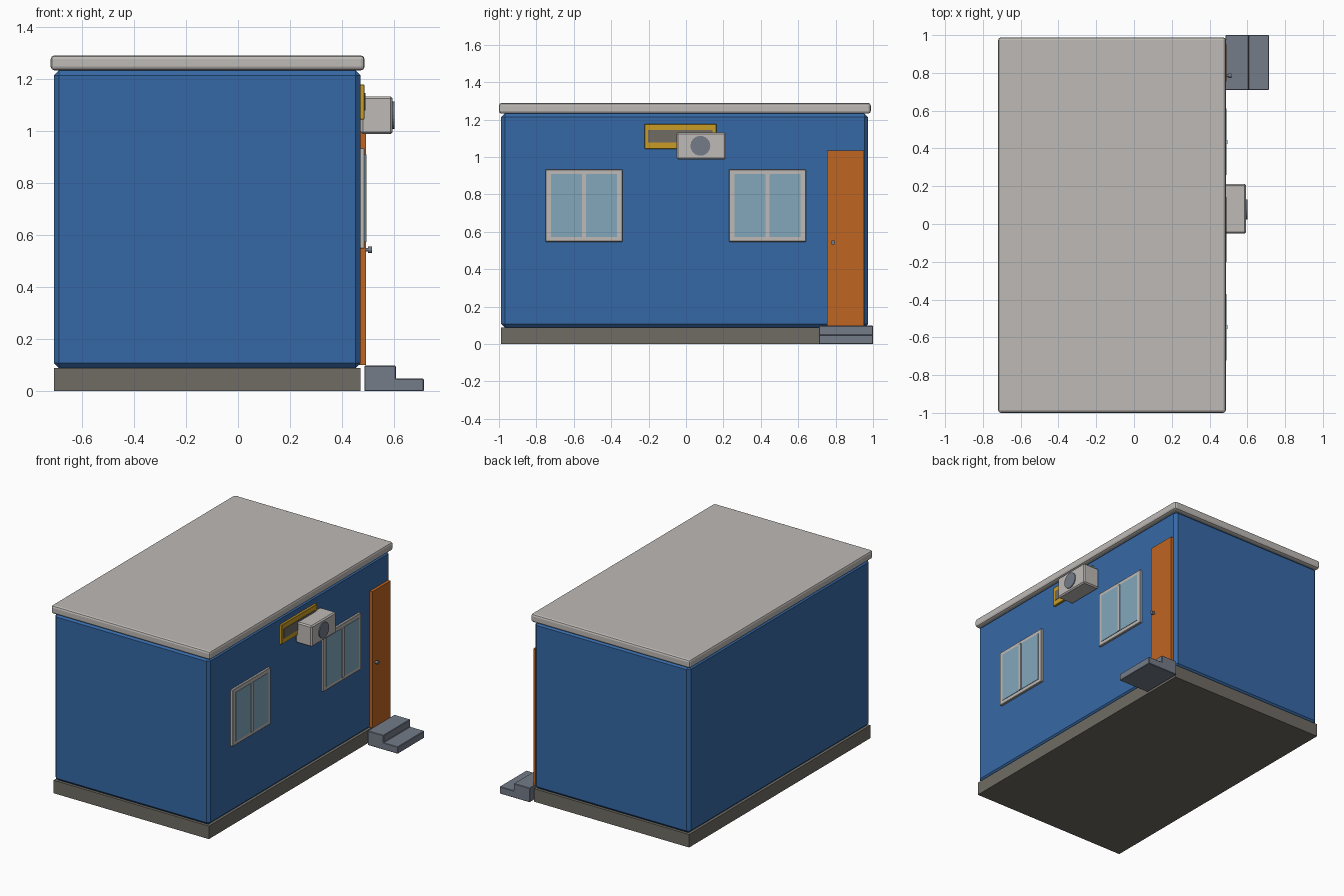
import bpy, bmesh, math

if "Cube" in bpy.data.objects:
    bpy.data.objects.remove(bpy.data.objects["Cube"])


def material(name, rgb):
    lin = [((c / 255 + 0.055) / 1.055) ** 2.4 for c in rgb]
    m = bpy.data.materials.new(name)
    m.diffuse_color = (*lin, 1)
    m.use_nodes = True
    m.node_tree.nodes["Principled BSDF"].inputs["Base Color"].default_value = m.diffuse_color
    return m


BLUE = material("wall_blue", (54, 105, 166))
LIGHT = material("light_grey", (190, 186, 182))
BASE = material("dark_stone", (112, 108, 100))
STEP = material("slate_grey", (116, 124, 137))
ORANGE = material("door_orange", (192, 101, 33))
YELLOW = material("sign_yellow", (202, 156, 38))
GLASS = material("window_glass", (130, 167, 187))


def finish(name, bm, mat, bevel=0, segments=1):
    """Turn a bmesh into an object, chamfering its edges on request."""
    if bevel:
        bmesh.ops.bevel(bm, geom=bm.edges[:], offset=bevel, segments=segments,
                        profile=0.5, affect='EDGES')
    bmesh.ops.recalc_face_normals(bm, faces=bm.faces)
    me = bpy.data.meshes.new(name)
    bm.to_mesh(me)
    bm.free()
    me.materials.append(mat)
    ob = bpy.data.objects.new(name, me)
    bpy.context.collection.objects.link(ob)
    return ob


def box(name, x, y, z, mat, bevel=0, segments=1):
    """Box from (min, max) ranges."""
    bm = bmesh.new()
    bmesh.ops.create_cube(bm, size=1)
    for v in bm.verts:
        v.co = [r[0] if c < 0 else r[1] for c, r in zip(v.co, (x, y, z))]
    return finish(name, bm, mat, bevel, segments)


def disc(name, x, y, z, radius, mat, sides=24):
    """Cylinder lying along x."""
    bm = bmesh.new()
    bmesh.ops.create_cone(bm, cap_ends=True, segments=sides, radius1=radius,
                          radius2=radius, depth=x[1] - x[0])
    ob = finish(name, bm, mat)
    ob.rotation_euler.y = math.pi / 2
    ob.location = ((x[0] + x[1]) / 2, y, z)
    return ob


WALL = 0.471  # x of the outer face of the right wall

# main body
box("foundation", (-0.706, WALL), (-0.988, 0.974), (0, 0.089), BASE)
box("walls", (-0.706, WALL), (-0.988, 0.974), (0.089, 1.232), BLUE, 0.019)
box("roof", (-0.719, 0.486), (-1.0, 0.988), (1.232, 1.289), LIGHT, 0.014, 2)

# door with knob
box("door", (WALL - 0.01, 0.491), (0.754, 0.952), (0.1, 1.035), ORANGE)
disc("door_knob_stem", (0.49, 0.503), 0.786, 0.543, 0.007, STEP, 12)
disc("door_knob", (0.499, 0.515), 0.786, 0.543, 0.012, STEP, 12)

# two sliding windows
for side, c in (("front", -0.546), ("back", 0.435)):
    box(side + "_window_frame", (WALL - 0.01, 0.486), (c - 0.206, c + 0.206),
        (0.547, 0.934), LIGHT, 0.003)
    box(side + "_window_glass", (0.48, 0.489), (c - 0.176, c + 0.176),
        (0.572, 0.908), GLASS)
    box(side + "_window_divider", (0.48, 0.494), (c - 0.011, c + 0.011),
        (0.572, 0.908), LIGHT)

# blank sign
box("sign_frame", (WALL - 0.01, 0.486), (-0.222, 0.163), (1.044, 1.177), YELLOW, 0.002)
box("sign_panel", (0.482, 0.489), (-0.202, 0.143), (1.078, 1.144), BASE)

# air conditioner with fan
box("air_conditioner", (WALL, 0.594), (-0.05, 0.213), (0.988, 1.132), LIGHT, 0.008)
disc("fan_grille", (0.59, 0.6), 0.077, 1.06, 0.053, STEP)

# two-tread entrance steps, extruded from a side profile
bm = bmesh.new()
profile = [(0.485, 0), (0.714, 0), (0.714, 0.048), (0.606, 0.048),
           (0.606, 0.098), (0.485, 0.098)]
face = bm.faces.new([bm.verts.new((x, 0.71, z)) for x, z in profile])
new = bmesh.ops.extrude_face_region(bm, geom=[face])["geom"]
bmesh.ops.translate(bm, vec=(0, 0.29, 0),
                    verts=[g for g in new if isinstance(g, bmesh.types.BMVert)])
finish("entrance_steps", bm, STEP, 0.003)
